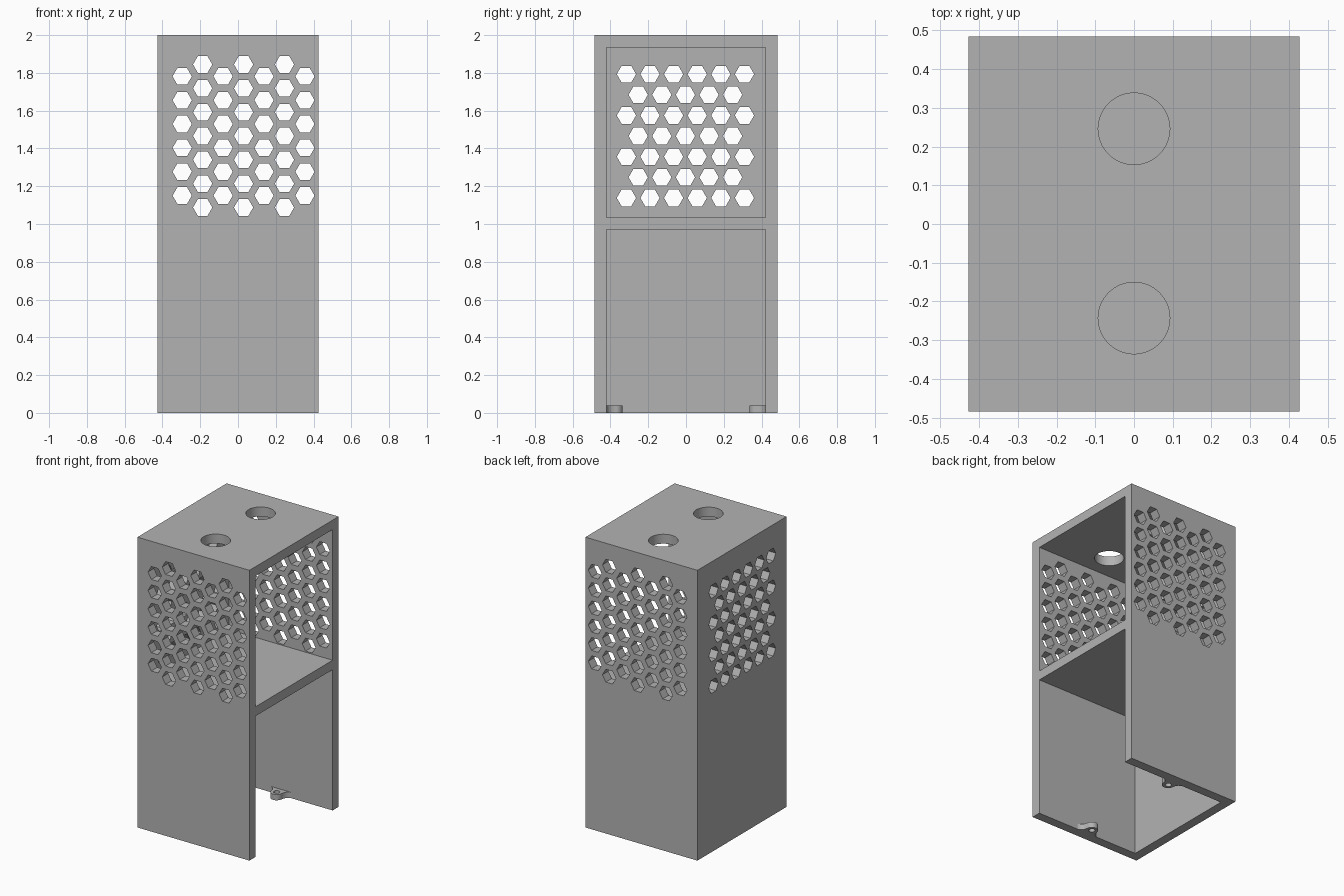
import bpy, bmesh, math
from mathutils import Matrix, Vector

cube = bpy.data.objects.get("Cube")
if cube:
    bpy.data.objects.remove(cube, do_unlink=True)

W, D, H, T = 0.427, 0.485, 2.0, 0.065   # half width, half depth, height, wall
MID_X = T / 2                           # centre of the inner space
INNER_Y = D - T

grey = bpy.data.materials.new("plain grey")
grey.use_nodes = True
grey.diffuse_color = (0.45, 0.45, 0.45, 1)
grey.node_tree.nodes["Principled BSDF"].inputs["Base Color"].default_value = (0.45, 0.45, 0.45, 1)


def add_box(bm, low, high):
    low, high = Vector(low), Vector(high)
    size = high - low
    bmesh.ops.create_cube(bm, size=1, matrix=Matrix.Translation((low + high) / 2)
                          @ Matrix.Diagonal((*size, 1)))


def add_prism(bm, centre, axis, radius, length, sides):
    turn = {"x": Matrix.Rotation(math.pi / 2, 4, "Z") @ Matrix.Rotation(math.pi / 2, 4, "X"),
            "y": Matrix.Rotation(math.pi / 2, 4, "X"),
            "z": Matrix.Identity(4)}[axis]
    bmesh.ops.create_cone(bm, cap_ends=True, segments=sides, radius1=radius, radius2=radius,
                          depth=length, matrix=Matrix.Translation(centre) @ turn
                          @ Matrix.Rotation(math.pi / 2, 4, "Z"))


def make_object(name, bm):
    bmesh.ops.recalc_face_normals(bm, faces=bm.faces)
    mesh = bpy.data.meshes.new(name)
    bm.to_mesh(mesh)
    bm.free()
    mesh.materials.append(grey)
    obj = bpy.data.objects.new(name, mesh)
    bpy.context.collection.objects.link(obj)
    return obj


def cut(obj, cutters):
    # Subtract each cutter, bake the result and drop the cutters
    for cutter in cutters:
        cutter.hide_render = True
        mod = obj.modifiers.new("cut", "BOOLEAN")
        mod.operation, mod.solver, mod.object = "DIFFERENCE", "EXACT", cutter
    graph = bpy.context.evaluated_depsgraph_get()
    mesh = bpy.data.meshes.new_from_object(obj.evaluated_get(graph))
    obj.modifiers.clear()
    obj.data = mesh
    for cutter in cutters:
        bpy.data.objects.remove(cutter, do_unlink=True)


def smooth(obj):
    bpy.ops.object.select_all(action="DESELECT")
    obj.select_set(True)
    bpy.context.view_layer.objects.active = obj
    bpy.ops.object.shade_smooth_by_angle(angle=math.radians(30))


# Outer block
bm = bmesh.new()
add_box(bm, (-W, -D, 0), (W, D, H))
housing = make_object("housing", bm)

# Two chambers, open on one side; the lower one also open below
bm = bmesh.new()
add_box(bm, (T - W, -INNER_Y, 1.035), (W + 0.1, INNER_Y, H - T))
add_box(bm, (T - W, -INNER_Y, -0.1), (W + 0.1, INNER_Y, 0.97))
chambers = make_object("chamber_cutter", bm)

# Hexagonal vents and the two round top holes
bm = bmesh.new()
HEX, REACH = 0.051, T + 0.01
for col in range(7):
    tall = col % 2
    for row in range(6 + tall):
        x = MID_X - 0.003 + (col - 3) * 0.1083
        z = 1.466 + (row - (5 + tall) / 2) * 0.1262
        for side in (-1, 1):
            add_prism(bm, (x, side * (D - T / 2), z), "y", HEX, REACH, 6)
for row in range(7):
    count = 6 - row % 2
    for i in range(count):
        y = -0.003 + (i - (count - 1) / 2) * 0.125
        add_prism(bm, (T / 2 - W, y, 1.138 + row * 0.1092), "x", HEX, REACH, 6)
for y in (-0.243, 0.246):
    add_prism(bm, (0, y, H - T / 2), "z", 0.0925, T + 0.05, 64)
holes = make_object("hole_cutter", bm)
cut(housing, [chambers, holes])
smooth(housing)

# Flared screw tabs at the foot of the front and back walls
flare = [(0.08, -0.004), (0.08, 0), (0.066, 0.004), (0.054, 0.013), (0.045, 0.026)]
arc = [(0.04 * math.cos(a), 0.045 + 0.04 * math.sin(a))
       for a in (math.pi * i / 16 for i in range(17))]
outline = flare + arc + [(-u, v) for u, v in reversed(flare)]
for name, side in (("front_tab", -1), ("back_tab", 1)):
    bm = bmesh.new()
    face = bm.faces.new([bm.verts.new((MID_X + u, side * (INNER_Y - v), 0)) for u, v in outline])
    top = bmesh.ops.extrude_face_region(bm, geom=[face])
    verts = [v for v in top["geom"] if isinstance(v, bmesh.types.BMVert)]
    bmesh.ops.translate(bm, verts=verts, vec=(0, 0, 0.04))
    tab = make_object(name, bm)
    bm = bmesh.new()
    add_prism(bm, (MID_X, side * (INNER_Y - 0.045), 0.02), "z", 0.02, 0.1, 24)
    cut(tab, [make_object("screw_hole_cutter", bm)])
    smooth(tab)
